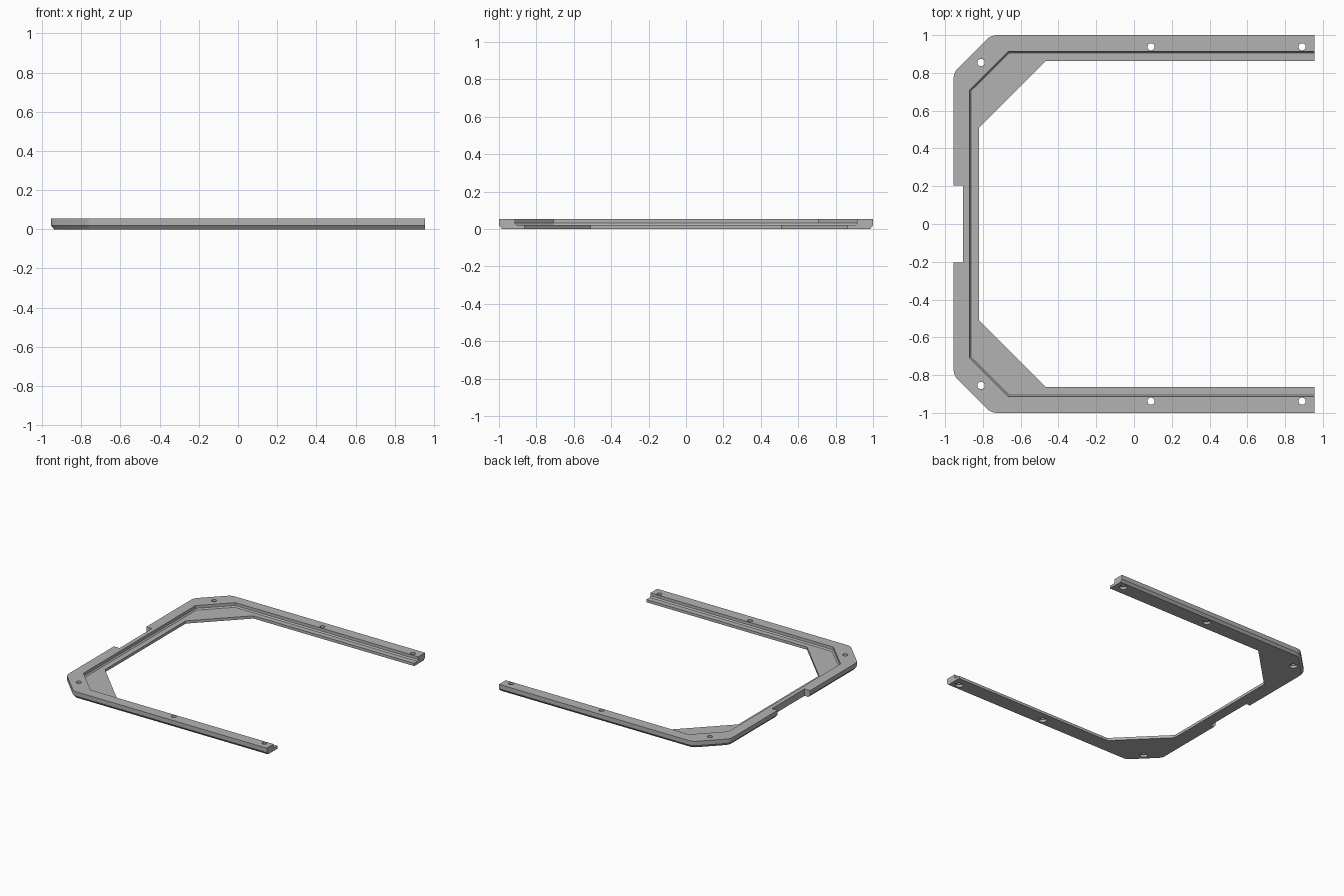
import bpy, bmesh
from mathutils import Vector

cube = bpy.data.objects.get("Cube")
if cube:
    bpy.data.objects.remove(cube, do_unlink=True)

grey = bpy.data.materials.new("plain grey")
grey.use_nodes = True
GREY = (0.45, 0.45, 0.45, 1)
grey.diffuse_color = GREY
grey.node_tree.nodes["Principled BSDF"].inputs["Base Color"].default_value = GREY

END, TOP, STEPS = 0.955, 0.055, 5


def mirrored(half):
    """Complete a half path by mirroring it across y = 0."""
    return half + [Vector((p.x, -p.y)) for p in reversed(half)]


def rounded(corner, before, after, size=0.032):
    """Points of a small curve that softens one corner."""
    a = corner + (before - corner).normalized() * size
    b = corner + (after - corner).normalized() * size
    ts = [i / (STEPS - 1) for i in range(STEPS)]
    return [a * (1 - t) ** 2 + corner * 2 * t * (1 - t) + b * t * t for t in ts]


def offset(path, dist):
    """Shift an open path towards the inside of the frame with mitred corners."""
    out = []
    for i, p in enumerate(path):
        d1 = (p - path[max(i - 1, 0)]) if i else path[1] - p
        d2 = (path[i + 1] - p) if i < len(path) - 1 else d1
        n1, n2 = (Vector((-d.y, d.x)).normalized() for d in (d1, d2))
        out.append(p + (n1 + n2) * dist / (1 + n1.dot(n2)))
    return out


def spread(path):
    """Repeat the corner points so they pair with the rounded outer corners."""
    return [p for i, p in enumerate(path)
            for _ in range(1 if i in (0, len(path) - 1) else STEPS)]


def half_path(y, xa, xb, yb):
    return [Vector(p) for p in ((END, y), (xa, y), (xb, yb))]


# Plan outlines: outer edge, upright wall, inner edge of the ledge
e, a, b = half_path(1.0, -0.757, -0.955, 0.802)
outer = mirrored([e] + rounded(a, e, b) + rounded(b, a, Vector((b.x, 0))))
wall = mirrored(half_path(0.914, -0.664, -0.872, 0.708))
ledge = mirrored(half_path(0.863, -0.467, -0.82, 0.51))

# Frame body: rails lofted around the cross-section
rails = [(outer, TOP), (outer, 0.02), (offset(outer, 0.016), 0),
         (spread(ledge), 0), (spread(ledge), 0.022),
         (spread(offset(wall, 0.009)), 0.022), (spread(wall), 0.032),
         (spread(wall), TOP)]
bm = bmesh.new()
rows = [[bm.verts.new((p.x, p.y, z)) for p in path] for path, z in rails]
for k, row in enumerate(rows):
    nxt = rows[(k + 1) % len(rows)]
    for i in range(len(row) - 1):
        bm.faces.new((row[i], row[i + 1], nxt[i + 1], nxt[i]))
for i in (0, -1):
    bm.faces.new([row[i] for row in rows])
bmesh.ops.remove_doubles(bm, verts=bm.verts, dist=0.0001)
bmesh.ops.dissolve_limit(bm, angle_limit=0.01, verts=bm.verts, edges=bm.edges)
bmesh.ops.recalc_face_normals(bm, faces=bm.faces)
mesh = bpy.data.meshes.new("frame")
bm.to_mesh(mesh)
bm.free()
mesh.materials.append(grey)
frame = bpy.data.objects.new("frame", mesh)
bpy.context.collection.objects.link(frame)


def cut(cutter, name):
    """Subtract the cutter from the frame and hide it."""
    cutter.name = name
    cutter.hide_render = True
    cutter.hide_viewport = True
    cutter.display_type = 'WIRE'
    cutter.data.materials.append(grey)
    mod = frame.modifiers.new(name, 'BOOLEAN')
    mod.operation, mod.solver, mod.object = 'DIFFERENCE', 'EXACT', cutter


# Notch in the outer edge of the cross bar
bpy.ops.mesh.primitive_cube_add(size=1, location=(-1.005, 0, 0.03))
notch = bpy.context.object
notch.scale = (0.2, 0.41, 0.3)
cut(notch, "notch_cutter")

# Screw holes with a wider recess underneath
for x, y in ((0.09, 0.938), (0.89, 0.938), (-0.81, 0.855)):
    for side in (1, -1):
        for part, radius, z, depth in (("hole", 0.019, 0.03, 0.2), ("recess", 0.029, 0, 0.04)):
            bpy.ops.mesh.primitive_cylinder_add(
                vertices=24, radius=radius, depth=depth, location=(x, side * y, z))
            cut(bpy.context.object, "screw_" + part + "_cutter")

# Bake the cuts into the frame and drop the cutters
bpy.context.view_layer.update()
cutters = [m.object for m in frame.modifiers]
bpy.context.view_layer.objects.active = frame
for mod in list(frame.modifiers):
    bpy.ops.object.modifier_apply(modifier=mod.name)
for c in cutters:
    bpy.data.objects.remove(c, do_unlink=True)
bpy.ops.object.select_all(action='DESELECT')
frame.select_set(True)
bpy.ops.object.shade_smooth_by_angle(angle=0.5)
